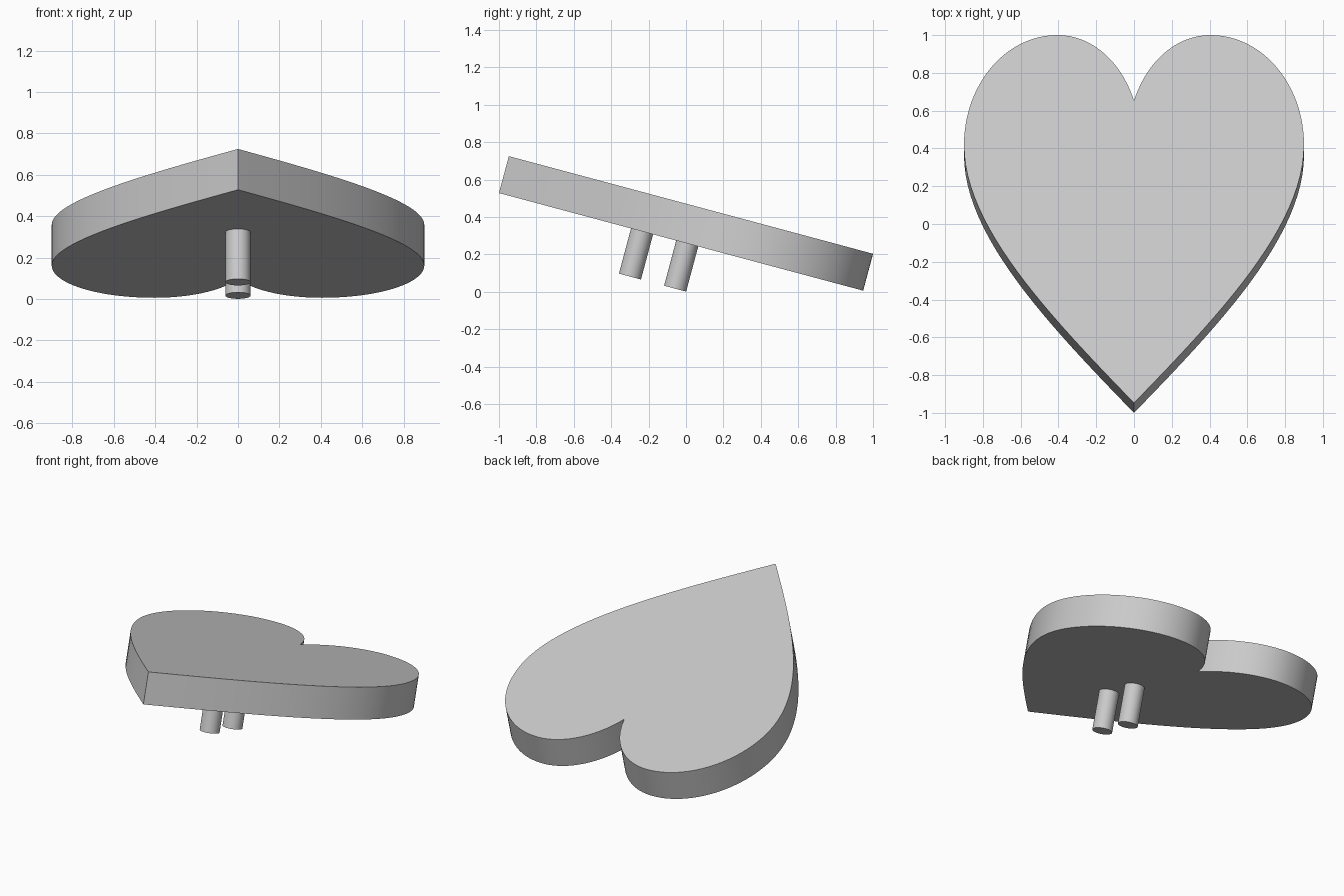
import bpy, bmesh, math
from mathutils import Matrix, Vector
from mathutils.geometry import interpolate_bezier

if "Cube" in bpy.data.objects:
    bpy.data.objects.remove(bpy.data.objects["Cube"], do_unlink=True)

TILT = math.radians(-15)
THICK = 0.204
PEG_LENGTH = 0.25
# Local frame: origin at the lower tip, y along the heart, z through its thickness
FRAME = Matrix.Translation((0, -1, 0.528)) @ Matrix.Rotation(TILT, 4, "X")

grey = bpy.data.materials.new("light_grey")
grey.use_nodes = True
colour = (0.6, 0.6, 0.6, 1)
grey.diffuse_color = colour
grey.node_tree.nodes["Principled BSDF"].inputs["Base Color"].default_value = colour


def finish(name, bm):
    bmesh.ops.recalc_face_normals(bm, faces=bm.faces)
    mesh = bpy.data.meshes.new(name)
    bm.to_mesh(mesh)
    bm.free()
    mesh.materials.append(grey)
    obj = bpy.data.objects.new(name, mesh)
    bpy.context.collection.objects.link(obj)
    obj.matrix_world = FRAME
    bpy.ops.object.select_all(action="DESELECT")
    obj.select_set(True)
    bpy.context.view_layer.objects.active = obj
    bpy.ops.object.shade_smooth_by_angle(angle=math.radians(30))


# Heart outline: tip to widest point, over the lobe, down into the notch
segments = [
    ((0, 0), (0.45, 0.48), (0.9, 0.97), (0.9, 1.413)),
    ((0.9, 1.413), (0.9, 1.745), (0.68, 2.016), (0.405, 2.016)),
    ((0.405, 2.016), (0.23, 2.016), (0.07, 1.88), (0, 1.656)),
]
half = []
for seg in segments:
    points = interpolate_bezier(*[Vector((x, y, 0)) for x, y in seg], 25)
    half += points[:-1]
half.append(points[-1])
outline = half + [Vector((-p.x, p.y, 0)) for p in reversed(half[1:-1])]

# Heart plate
bm = bmesh.new()
face = bm.faces.new([bm.verts.new(p) for p in outline])
top = bmesh.ops.extrude_face_region(bm, geom=[face])["geom"]
bmesh.ops.translate(bm, vec=(0, 0, THICK),
                    verts=[v for v in top if isinstance(v, bmesh.types.BMVert)])
finish("heart_plate", bm)

# Two pegs under the plate
for name, along in (("front_peg", 0.792), ("back_peg", 1.042)):
    bm = bmesh.new()
    bmesh.ops.create_cone(bm, cap_ends=True, segments=32, radius1=0.061, radius2=0.061,
                          depth=PEG_LENGTH,
                          matrix=Matrix.Translation((0, along, -PEG_LENGTH / 2)))
    finish(name, bm)
